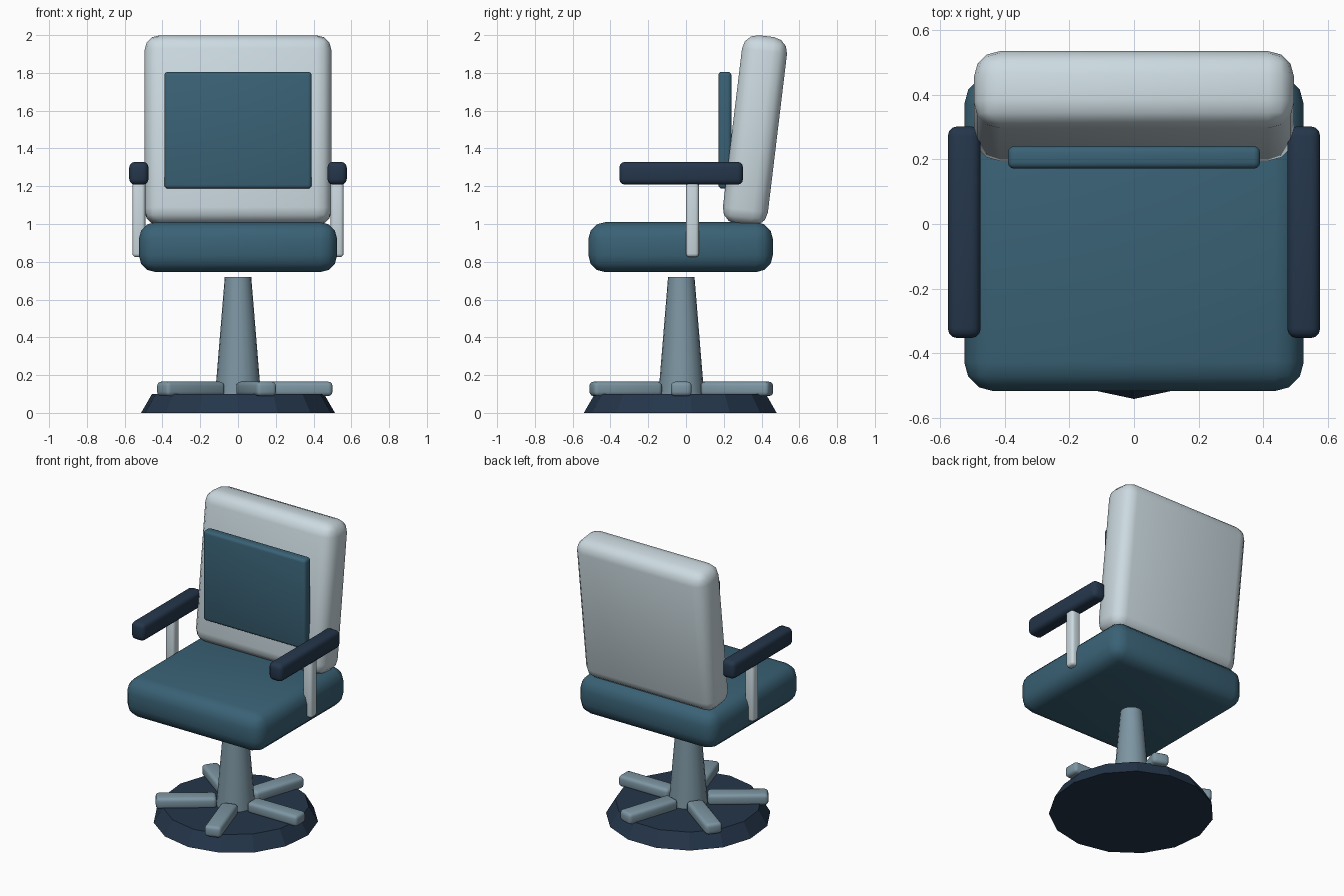
import bpy
import math
from mathutils import Vector, Matrix

if "Cube" in bpy.data.objects:
    bpy.data.objects.remove(bpy.data.objects["Cube"], do_unlink=True)


def material(name, color):
    mat = bpy.data.materials.new(name)
    mat.use_nodes = True
    rgba = (*color, 1)
    mat.diffuse_color = rgba
    mat.node_tree.nodes["Principled BSDF"].inputs["Base Color"].default_value = rgba
    return mat


TEAL = material("teal upholstery", (0.042, 0.122, 0.18))
PALE = material("pale grey", (0.60, 0.70, 0.745))
NAVY = material("dark navy", (0.018, 0.037, 0.07))
STEEL = material("blue grey steel", (0.205, 0.305, 0.366))


def finish(obj, name, mat, smooth=True):
    obj.name = name
    obj.data.materials.append(mat)
    if smooth:
        bpy.ops.object.shade_smooth_by_angle(angle=math.radians(40))
    return obj


def rounded_box(name, low, high, bevel, mat, segments=3, rotation=(0, 0, 0)):
    """Box between two corners, with rounded edges, turned about its centre."""
    low, high = Vector(low), Vector(high)
    bpy.ops.mesh.primitive_cube_add(size=1, location=(low + high) / 2, rotation=rotation)
    obj = bpy.context.object
    obj.data.transform(Matrix.Diagonal((*(high - low), 1)))
    mod = obj.modifiers.new("rounded edges", "BEVEL")
    mod.width = bevel
    mod.segments = segments
    bpy.ops.object.modifier_apply(modifier=mod.name)
    return finish(obj, name, mat)


def tapered(name, sides, bottom_radius, top_radius, z0, z1, mat, turn, smooth):
    bpy.ops.mesh.primitive_cone_add(
        vertices=sides, radius1=bottom_radius, radius2=top_radius,
        depth=z1 - z0, location=(0, AXIS_Y, (z0 + z1) / 2), rotation=(0, 0, turn))
    return finish(bpy.context.object, name, mat, smooth)


AXIS_Y = -0.025

# Pedestal: faceted foot plate, column and five spokes
tapered("foot_plate", 15, 0.516, 0.458, 0, 0.1, NAVY, math.pi, False)
tapered("column", 20, 0.121, 0.07, 0.1, 0.72, STEEL, 0, True)
for i in range(5):
    angle = math.tau * i / 5
    middle = Vector((0.31 * math.cos(angle), AXIS_Y + 0.31 * math.sin(angle), 0.127))
    half = Vector((0.19, 0.055, 0.038))
    rounded_box(f"spoke_{i + 1}", middle - half, middle + half, 0.022, STEEL,
                rotation=(0, 0, angle))

# Seat, reclined back and cushion
rounded_box("seat", (-0.525, -0.517, 0.745), (0.525, 0.46, 1.01), 0.09, TEAL)
rounded_box("backrest", (-0.495, 0.245, 0.992), (0.495, 0.485, 1.998), 0.08, PALE,
            rotation=(-0.12, 0, 0))
rounded_box("back_cushion", (-0.39, 0.171, 1.187), (0.39, 0.241, 1.806), 0.02, TEAL)

# Armrests and their posts
for side, name in ((1, "left"), (-1, "right")):
    x = side * 0.525
    rounded_box(f"{name}_armrest", (x - 0.051, -0.353, 1.208), (x + 0.051, 0.302, 1.329),
                0.03, NAVY)
    rounded_box(f"{name}_arm_post", (x - 0.034, 0, 0.825), (x + 0.034, 0.068, 1.25),
                0.018, PALE)
